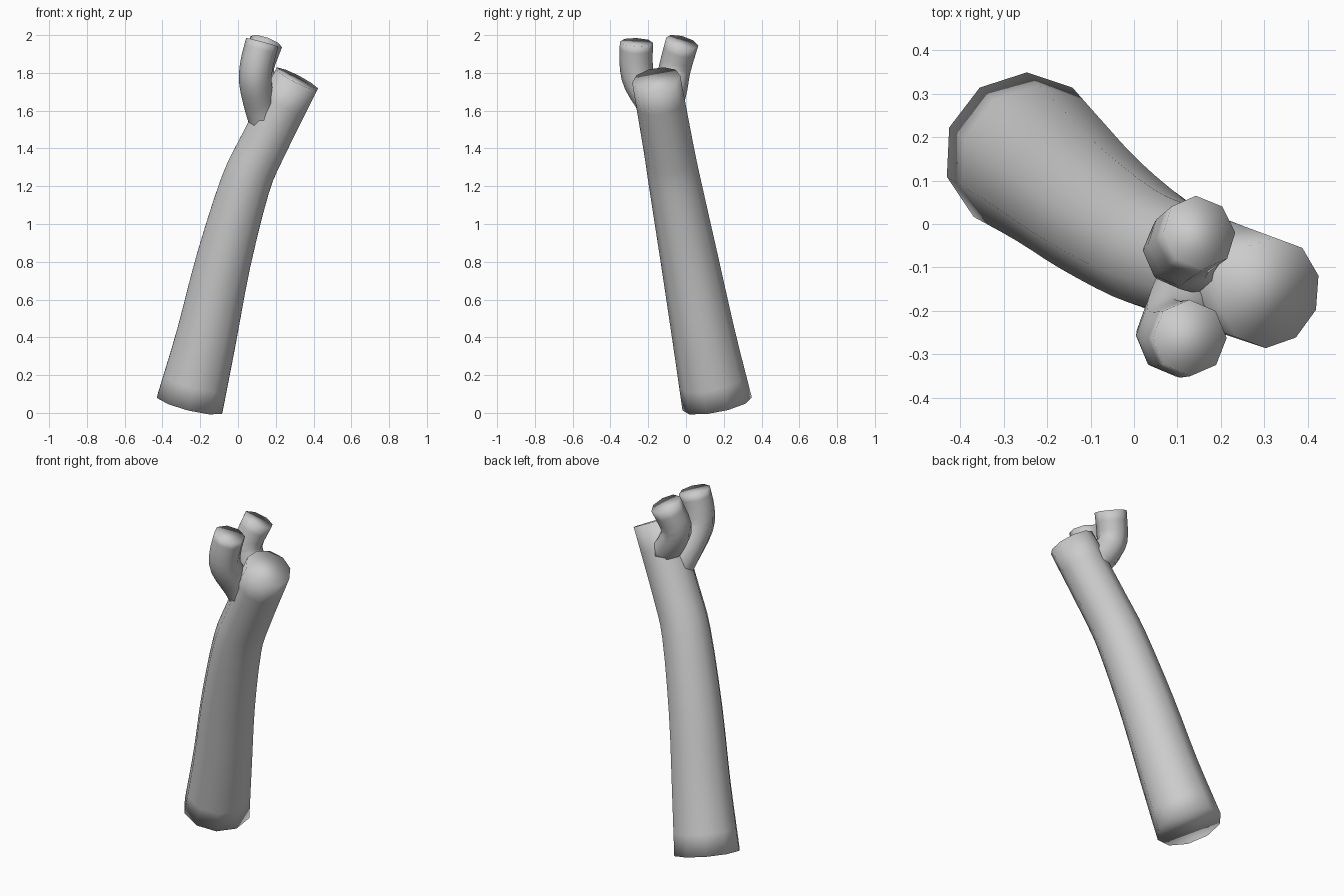
import bpy, bmesh, math
from mathutils import Vector

if "Cube" in bpy.data.objects:
    bpy.data.objects.remove(bpy.data.objects["Cube"])


def spline(pts, steps):
    """Catmull-Rom through (x, y, z, radius) points."""
    p = [Vector(q) for q in pts]
    p = [p[0] * 2 - p[1]] + p + [p[-1] * 2 - p[-2]]
    out = []
    for i in range(1, len(p) - 2):
        a, b, c, d = p[i - 1:i + 3]
        for k in range(steps):
            t = k / steps
            out.append(0.5 * (2 * b + (c - a) * t + (2 * a - 5 * b + 4 * c - d) * t * t
                              + (3 * b - a - 3 * c + d) * t ** 3))
    out.append(p[-2])
    return out


def tube(name, pts, sides, steps):
    """Capped tapered tube swept along a curved path."""
    path = spline(pts, steps)
    bm = bmesh.new()
    rings = []
    for i, q in enumerate(path):
        lo, hi = path[max(i - 1, 0)], path[min(i + 1, len(path) - 1)]
        axis = (hi.xyz - lo.xyz).normalized()
        u = Vector((0, 1, 0))
        u = (u - axis * u.dot(axis)).normalized()
        v = axis.cross(u)
        ring = []
        for k in range(sides):
            a = 2 * math.pi * k / sides
            ring.append(bm.verts.new(q.xyz + (u * math.cos(a) + v * math.sin(a)) * q[3]))
        rings.append(ring)
    for r, s in zip(rings, rings[1:]):
        for k in range(sides):
            n = (k + 1) % sides
            bm.faces.new((r[k], r[n], s[n], s[k]))
    bm.faces.new(rings[0][::-1])
    bm.faces.new(rings[-1])
    for f in bm.faces:
        f.smooth = True
    bmesh.ops.recalc_face_normals(bm, faces=bm.faces)
    me = bpy.data.meshes.new(name)
    bm.to_mesh(me)
    bm.free()
    ob = bpy.data.objects.new(name, me)
    bpy.context.collection.objects.link(ob)
    return ob


# Main leaning stem
tube("stem", [(-0.255, 0.165, 0.047, 0.187), (-0.168, 0.095, 0.4, 0.168),
              (-0.078, 0.02, 0.8, 0.153), (0.036, -0.056, 1.2, 0.139),
              (0.125, -0.092, 1.4, 0.133), (0.312, -0.158, 1.768, 0.129)], 10, 3)

# Back stub, curling out of the stem and up
tube("back_branch", [(0.21, -0.09, 1.64, 0.08), (0.145, -0.075, 1.72, 0.083),
                     (0.105, -0.06, 1.82, 0.085), (0.15, -0.02, 1.965, 0.088)], 8, 3)

# Front stub, leaving the stem lower down
tube("front_branch", [(0.16, -0.12, 1.48, 0.08), (0.12, -0.165, 1.61, 0.083),
                      (0.092, -0.245, 1.75, 0.086), (0.1, -0.264, 1.85, 0.088),
                      (0.128, -0.262, 1.962, 0.088)], 8, 3)
